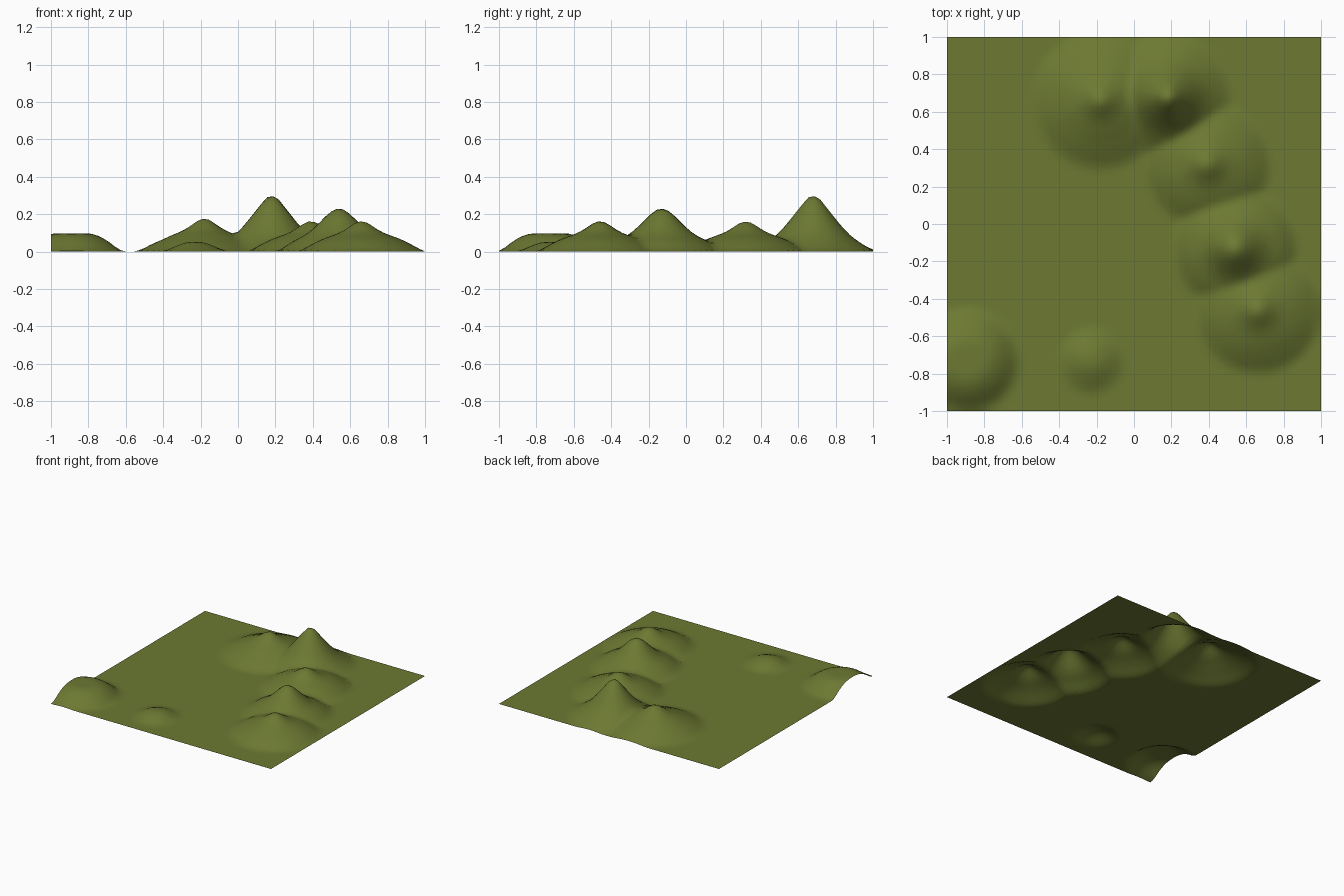
import bpy, bmesh, math

if "Cube" in bpy.data.objects:
    bpy.data.objects.remove(bpy.data.objects["Cube"])

# Terrain sheet with rounded peaks, a low mound and a flat-topped corner hill
green = bpy.data.materials.new("grass_green")
green.diffuse_color = (0.15, 0.19, 0.032, 1)
green.use_nodes = True
green.node_tree.nodes["Principled BSDF"].inputs["Base Color"].default_value = green.diffuse_color

SMALL = [(0, .162), (.03, .155), (.06, .136), (.1, .11), (.14, .092), (.2, .07), (.25, .047), (.3, .02), (.345, 0)]
MEDIUM = [(0, .23), (.03, .222), (.07, .19), (.13, .13), (.18, .09), (.25, .053), (.3, .02), (.345, 0)]
LARGE = [(0, .297), (.03, .287), (.06, .25), (.1, .2), (.15, .138), (.2, .086), (.25, .049), (.3, .018), (.345, 0)]
WIDE = [(0, .176), (.03, .168), (.07, .14), (.12, .11), (.18, .085), (.22, .066), (.28, .04), (.33, .015), (.38, 0)]
MOUND = [(0, .052), (.05, .048), (.1, .03), (.15, .009), (.19, 0)]
MESA = [(0, .097), (.1, .096), (.14, .085), (.18, .065), (.22, .037), (.25, .014), (.29, 0)]

hills = [(-.18, .66, WIDE), (.18, .68, LARGE), (.39, .32, SMALL), (.54, -.13, MEDIUM),
         (.66, -.46, SMALL), (-.23, -.73, MOUND), (-.89, -.73, MESA)]


def slope(p, i):
    if i == 0 or i == len(p) - 1:
        return 0
    return (p[i + 1][1] - p[i - 1][1]) / (p[i + 1][0] - p[i - 1][0])


def profile(p, d):
    # smooth (Hermite) interpolation of the hill profile
    for i in range(len(p) - 1):
        (a, u), (b, v) = p[i], p[i + 1]
        if d <= b:
            w = b - a
            t = (d - a) / w
            return ((2*t**3 - 3*t*t + 1) * u + (t**3 - 2*t*t + t) * w * slope(p, i)
                    + (3*t*t - 2*t**3) * v + (t**3 - t*t) * w * slope(p, i + 1))
    return 0


bm = bmesh.new()
bmesh.ops.create_grid(bm, x_segments=64, y_segments=64, size=1)
for v in bm.verts:
    v.co.z = max(0, *(profile(p, math.hypot(v.co.x - x, v.co.y - y)) for x, y, p in hills))
for f in bm.faces:
    f.smooth = True
mesh = bpy.data.meshes.new("terrain")
bm.to_mesh(mesh)
bm.free()
mesh.materials.append(green)
bpy.context.collection.objects.link(bpy.data.objects.new("terrain", mesh))
